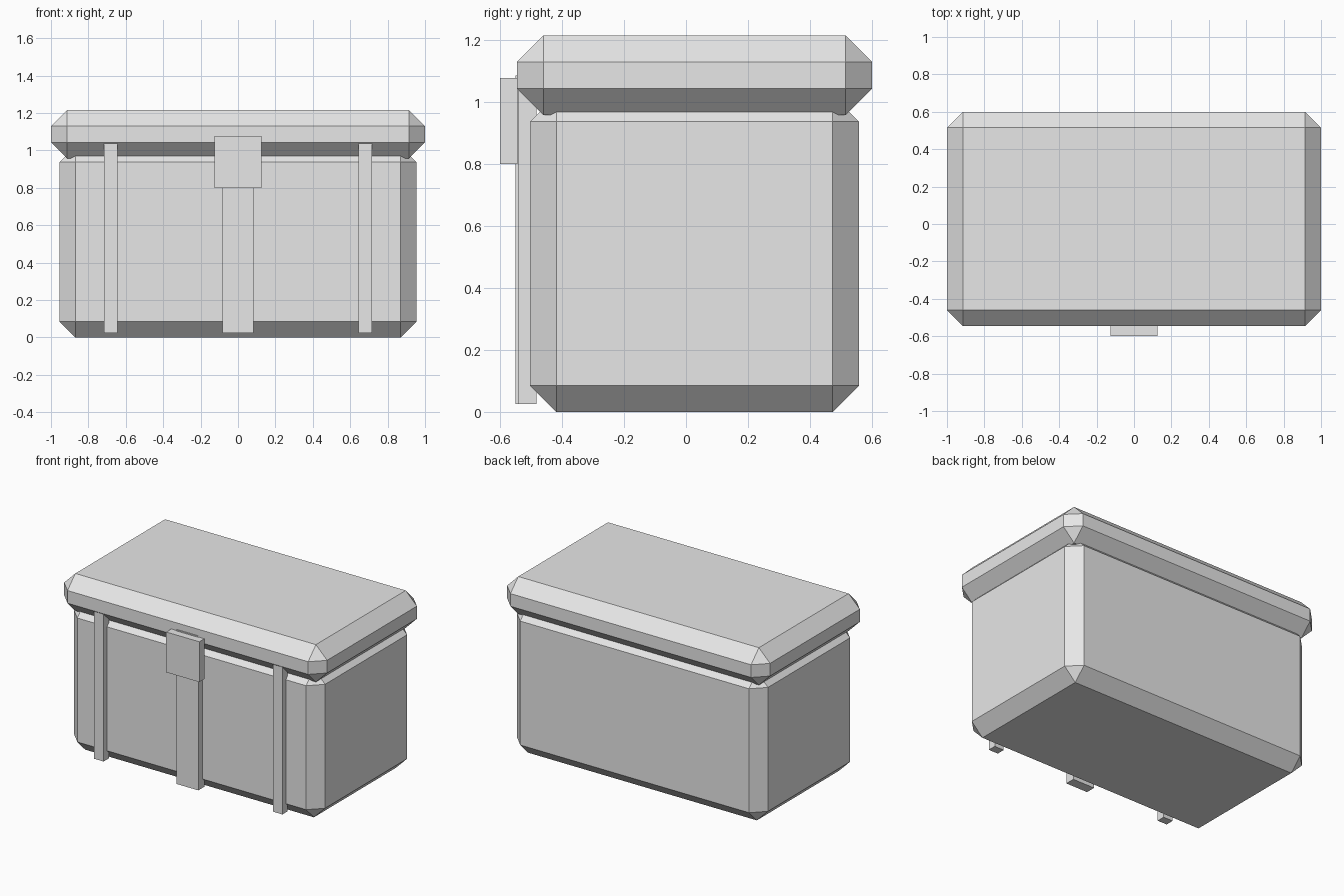
import bpy
import bmesh
from mathutils import Vector

default_cube = bpy.data.objects.get("Cube")
if default_cube:
    bpy.data.objects.remove(default_cube, do_unlink=True)

# One plain grey for the whole chest
grey = bpy.data.materials.new("light grey")
grey.use_nodes = True
grey.diffuse_color = (0.8, 0.8, 0.8, 1)
grey.node_tree.nodes["Principled BSDF"].inputs["Base Color"].default_value = grey.diffuse_color


def box(name, low, high, chamfer=0):
    """Flat-shaded box between two corners, with optional chamfered edges."""
    low, high = Vector(low), Vector(high)
    size, centre = high - low, (low + high) / 2
    bm = bmesh.new()
    bmesh.ops.create_cube(bm, size=1)
    bmesh.ops.scale(bm, vec=size, verts=bm.verts)
    if chamfer:
        bmesh.ops.bevel(bm, geom=bm.edges[:], offset=chamfer,
                        offset_type='OFFSET', segments=1, affect='EDGES')
    mesh = bpy.data.meshes.new(name)
    bm.to_mesh(mesh)
    bm.free()
    mesh.materials.append(grey)
    obj = bpy.data.objects.new(name, mesh)
    obj.location = centre
    bpy.context.collection.objects.link(obj)
    return obj


# Chest body and overhanging lid
box("chest_body", (-0.955, -0.503, 0), (0.955, 0.558, 1.022), 0.085)
box("chest_lid", (-1, -0.545, 0.958), (1, 0.6, 1.215), 0.085)

# Narrow straps on either side of the front
for name, x in (("left_strap", 0.68), ("right_strap", -0.68)):
    box(name, (x - 0.036, -0.54, 0.025), (x + 0.036, -0.483, 1.085))

# Wide middle strap and the clasp over it
box("middle_strap", (-0.083, -0.55, 0.025), (0.083, -0.483, 1.085))
box("clasp", (-0.126, -0.6, 0.8), (0.126, -0.543, 1.077))
